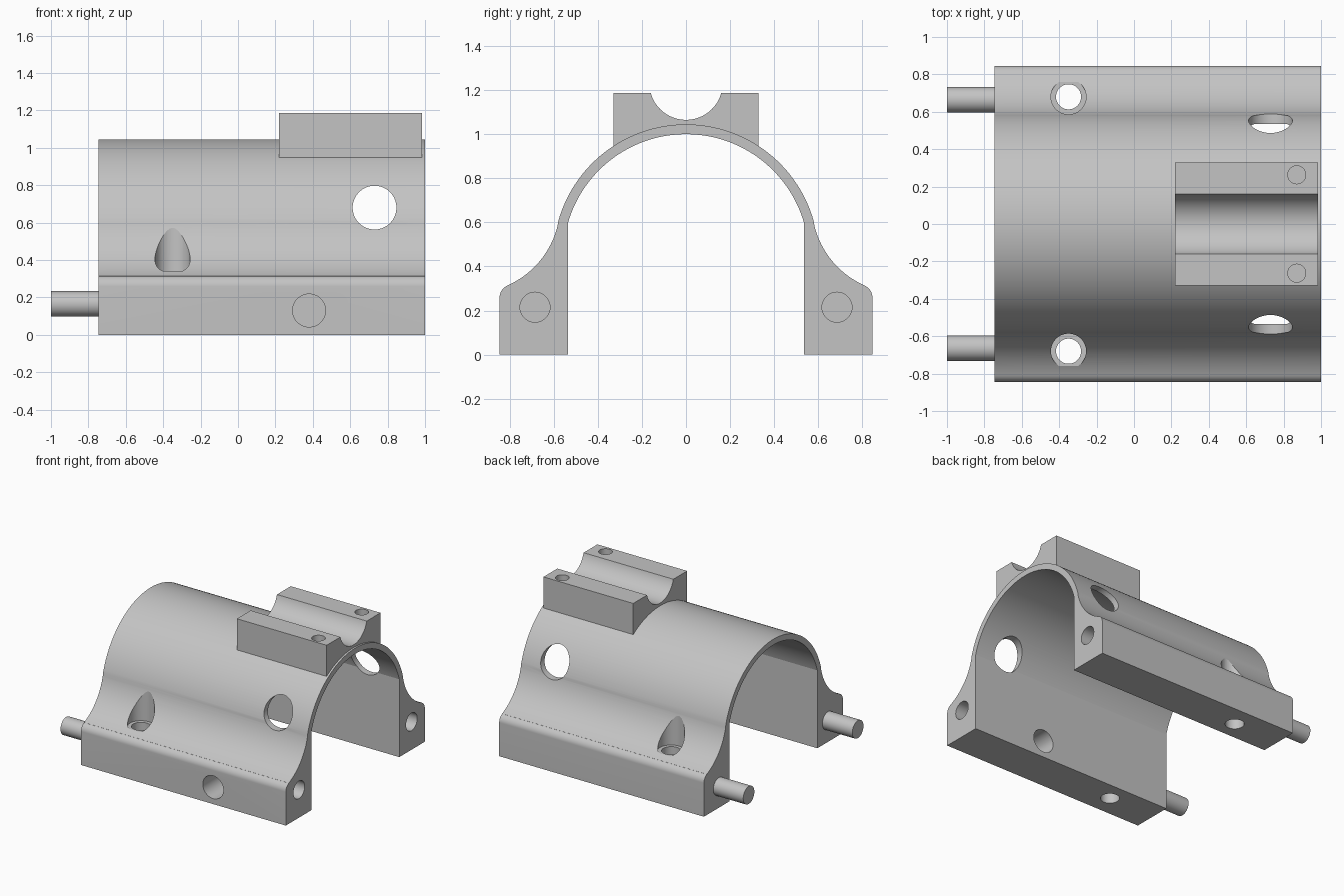
import bpy
import bmesh
from math import sin, cos, radians, degrees, asin
from mathutils import Vector, Matrix

if "Cube" in bpy.data.objects:
    bpy.data.objects.remove(bpy.data.objects["Cube"], do_unlink=True)

grey = bpy.data.materials.new("light_grey")
grey.use_nodes = True
colour = (0.55, 0.55, 0.55, 1)
grey.diffuse_color = colour
grey.node_tree.nodes["Principled BSDF"].inputs["Base Color"].default_value = colour


def arc(cy, cz, r, start, end, n):
    """Points of an arc in the y-z plane, angles in degrees."""
    angles = [radians(start + (end - start) * i / n) for i in range(n + 1)]
    return [(cy + r * cos(a), cz + r * sin(a)) for a in angles]


def make_object(name, bm):
    bmesh.ops.recalc_face_normals(bm, faces=bm.faces)
    mesh = bpy.data.meshes.new(name)
    bm.to_mesh(mesh)
    bm.free()
    mesh.materials.append(grey)
    obj = bpy.data.objects.new(name, mesh)
    bpy.context.collection.objects.link(obj)
    return obj


def extrude_profile(name, points, x0, x1):
    bm = bmesh.new()
    face = bm.faces.new([bm.verts.new((x0, y, z)) for y, z in points])
    ext = bmesh.ops.extrude_face_region(bm, geom=[face])
    moved = [v for v in ext["geom"] if isinstance(v, bmesh.types.BMVert)]
    bmesh.ops.translate(bm, verts=moved, vec=(x1 - x0, 0, 0))
    return make_object(name, bm)


def cylinder(name, start, end, r):
    a, b = Vector(start), Vector(end)
    turn = (b - a).to_track_quat("Z", "Y").to_matrix().to_4x4()
    bm = bmesh.new()
    bmesh.ops.create_cone(bm, cap_ends=True, segments=64, radius1=r, radius2=r,
                          depth=(b - a).length,
                          matrix=Matrix.Translation((a + b) / 2) @ turn)
    return make_object(name, bm)


def activate(obj):
    bpy.ops.object.select_all(action="DESELECT")
    obj.select_set(True)
    bpy.context.view_layer.objects.active = obj


def combine(target, other, operation):
    activate(target)
    mod = target.modifiers.new("combine", "BOOLEAN")
    mod.operation = operation
    mod.solver = "EXACT"
    mod.object = other
    bpy.ops.object.modifier_apply(modifier=mod.name)
    bpy.data.objects.remove(other, do_unlink=True)


def drill(target, start, end, r):
    combine(target, cylinder("cutter", start, end, r), "DIFFERENCE")


# Arched shell with flared feet: half outline, then its mirror
BACK, FRONT = -0.745, 1.0
ARCH_Z, OUTER, INNER, WALL = 0.4425, 0.602, 0.5575, 0.535
FLARE = 13.8
side = [(0.846, 0)]
side += arc(0.786, 0.258, 0.06, 0, 66.3, 10)
side += arc(0.971, 0.68, 0.4, 246.3, 180 + FLARE, 24)
crown = arc(0, ARCH_Z, OUTER, FLARE, 180 - FLARE, 72)[1:-1]
other_side = [(-y, z) for y, z in reversed(side)]
spring = degrees(asin((0.6 - ARCH_Z) / INNER))
inside = [(-WALL, 0)] + arc(0, ARCH_Z, INNER, 180 - spring, spring, 72) + [(WALL, 0)]
body = extrude_profile("arched_body", side + crown + other_side + inside, BACK, FRONT)

# Saddle block with a round groove, seated on the crown
TOP, HALF = 1.187, 0.328
groove_z, groove_r = 1.231, 0.166
dip = degrees(asin((groove_z - TOP) / groove_r))
seat_r = 0.58
seat = degrees(asin(HALF / seat_r))
block_outline = ([(HALF, TOP)] + arc(0, groove_z, groove_r, -dip, dip - 180, 40)
                 + [(-HALF, TOP)]
                 + arc(0, ARCH_Z, seat_r, 90 + seat, 90 - seat, 32))
block = extrude_profile("saddle_block", block_outline, 0.22, 0.985)
combine(body, block, "UNION")

# Holes repeated on both sides
for s in (-1, 1):
    # Large window in the arch
    drill(body, (0.73, s * 0.3, 0.68), (0.73, s * 0.9, 0.68), 0.117)
    # Counterbored vertical screw hole in the foot
    drill(body, (-0.35, s * 0.68, -0.1), (-0.35, s * 0.68, 0.5), 0.067)
    drill(body, (-0.35, s * 0.68, 0.34), (-0.35, s * 0.68, 0.9), 0.094)
    # Blind socket in the end face
    drill(body, (0.73, s * 0.685, 0.215), (1.1, s * 0.685, 0.215), 0.068)
    # Blind screw hole in the saddle block
    drill(body, (0.87, s * 0.263, 1.04), (0.87, s * 0.263, 1.3), 0.048)

# Cross hole through one foot only
drill(body, (0.38, -0.4, 0.13), (0.38, -1, 0.13), 0.088)

# Locating pins
parts = [body]
for s, label in ((-1, "right"), (1, "left")):
    parts.append(cylinder(label + "_pin", (-1, s * 0.664, 0.165),
                          (BACK + 0.005, s * 0.664, 0.165), 0.068))

for obj in parts:
    activate(obj)
    bpy.ops.object.shade_smooth_by_angle(angle=radians(12))
